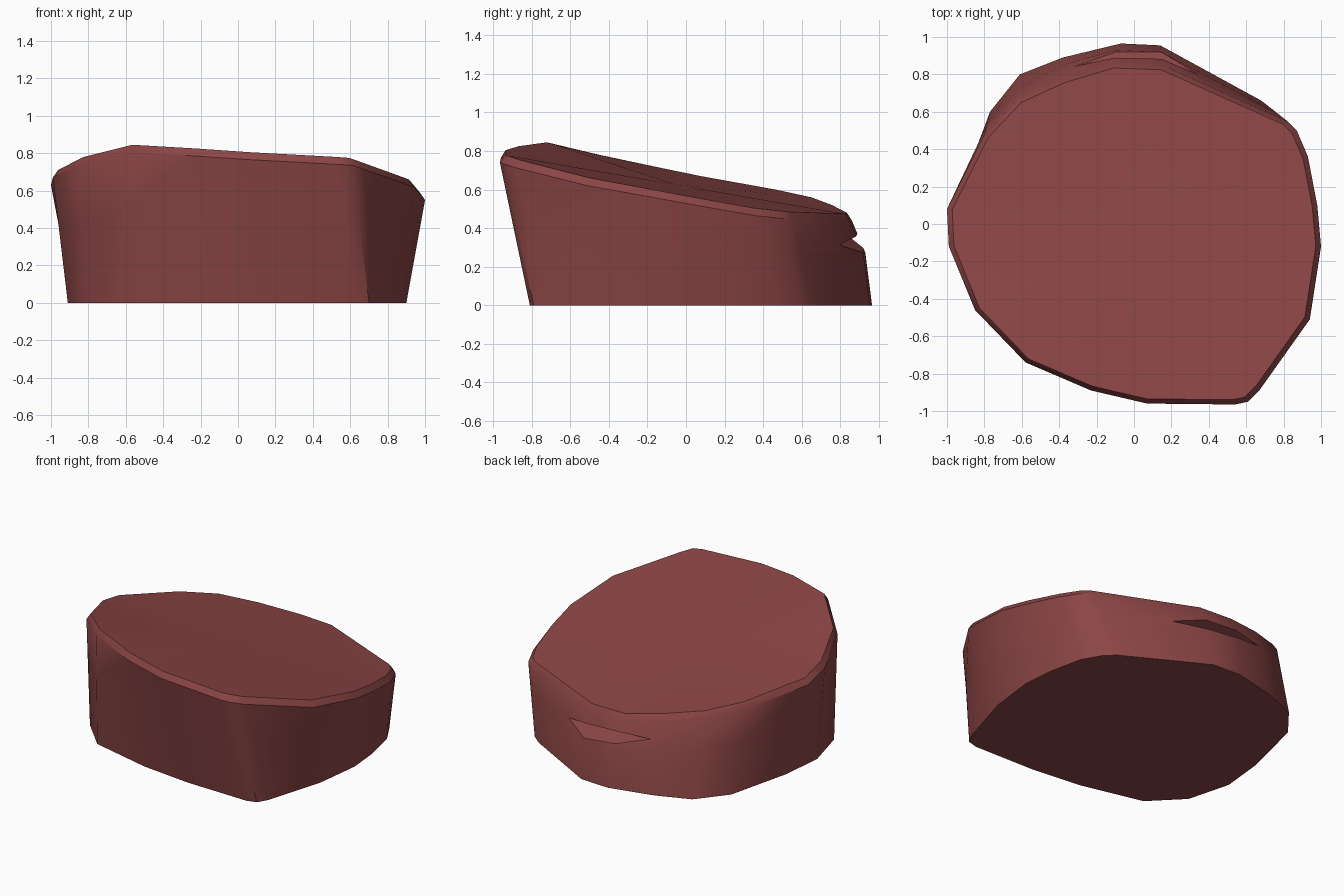
import bpy, bmesh, math

if "Cube" in bpy.data.objects:
    bpy.data.objects.remove(bpy.data.objects["Cube"])

mat = bpy.data.materials.new("dull_red")
mat.diffuse_color = (0.262, 0.06, 0.06, 1)
mat.use_nodes = True
mat.node_tree.nodes["Principled BSDF"].inputs["Base Color"].default_value = mat.diffuse_color

# Rim points: top x, top y, top z, base x, base y
RIM = [
    (-1.00, 0.08, 0.67, -0.88, 0.15), (-0.99, -0.12, 0.71, -0.91, -0.15),
    (-0.85, -0.46, 0.78, -0.83, -0.45), (-0.58, -0.74, 0.845, -0.63, -0.655),
    (-0.23, -0.89, 0.825, -0.19, -0.76), (0.07, -0.96, 0.805, 0.17, -0.80),
    (0.54, -0.965, 0.78, 0.63, -0.81), (0.61, -0.95, 0.775, 0.70, -0.79),
    (0.67, -0.89, 0.755, 0.74, -0.72), (0.94, -0.51, 0.66, 0.86, -0.32),
    (1.00, -0.12, 0.59, 0.90, 0.00), (0.98, 0.10, 0.55, 0.88, 0.23),
    (0.93, 0.36, 0.505, 0.83, 0.46), (0.87, 0.50, 0.49, 0.75, 0.60),
    (0.82, 0.55, 0.485, 0.68, 0.66), (0.15, 0.85, 0.475, 0.14, 0.955),
    (-0.11, 0.86, 0.48, -0.07, 0.965), (-0.38, 0.78, 0.52, -0.38, 0.89),
    (-0.62, 0.67, 0.56, -0.61, 0.80), (-0.80, 0.48, 0.60, -0.77, 0.60),
]


def make(name, bm):
    bmesh.ops.recalc_face_normals(bm, faces=bm.faces)
    me = bpy.data.meshes.new(name)
    bm.to_mesh(me)
    bm.free()
    me.materials.append(mat)
    ob = bpy.data.objects.new(name, me)
    bpy.context.collection.objects.link(ob)
    return ob


def bridge(bm, a, b):
    n = len(a)
    for i in range(n):
        j = (i + 1) % n
        bm.faces.new((a[i], a[j], b[j], b[i]))


def side(p, t):
    # point part-way up the side, bulging a little at the back
    x, y = p[3] + (p[0] - p[3]) * t, p[4] + (p[1] - p[4]) * t
    bulge = 0.03 if 0 < t < 1 and y > 0.75 else 0
    return x, y + bulge, (p[2] - 0.04) * t


def inset(p, s, f):
    return p[0] * s, (p[1] + 0.06) * s - 0.06, 0.625 + (p[2] - 0.625) * f


# Slanted block: base, mid and rim rings, then a two-step chamfered top
bm = bmesh.new()
rings = [[bm.verts.new(side(p, t)) for p in RIM] for t in (0, 0.62, 1)]
rings += [[bm.verts.new(inset(p, s, f)) for p in RIM]
          for s, f in ((0.972, 1), (0.92, 0.955))]
for a, b in zip(rings, rings[1:]):
    bridge(bm, a, b)
bm.faces.new(rings[0][::-1])
top = rings[-1]
mid = bm.verts.new((0, -0.05, 0.625))
for i in range(len(top)):
    bm.faces.new((top[i], top[(i + 1) % len(top)], mid))
block = make("slanted_block", bm)

# Wedge cutter for the thin notch at the back
bm = bmesh.new()
ends = []
for x in (-0.7, 0.75):
    y, z = 0.82 - 0.07 * x, 0.337 - 0.07 * x
    ends.append([bm.verts.new((x, y + dy, z + dz))
                 for dy, dz in ((0, 0), (0.4, -0.2), (0.4, 0.17))])
bridge(bm, *ends)
bm.faces.new(ends[0])
bm.faces.new(ends[1])
cutter = make("notch_cutter", bm)
cutter.hide_render = True

mod = block.modifiers.new("notch", "BOOLEAN")
mod.operation = "DIFFERENCE"
mod.solver = "EXACT"
mod.object = cutter
bpy.context.view_layer.update()
cut = bpy.data.meshes.new_from_object(
    block.evaluated_get(bpy.context.evaluated_depsgraph_get()))
block.modifiers.clear()
block.data = cut
bpy.data.objects.remove(cutter)

# Soft shading on the sides, crisp rim
bpy.context.view_layer.objects.active = block
block.select_set(True)
bpy.ops.object.shade_smooth_by_angle(angle=math.radians(35))
